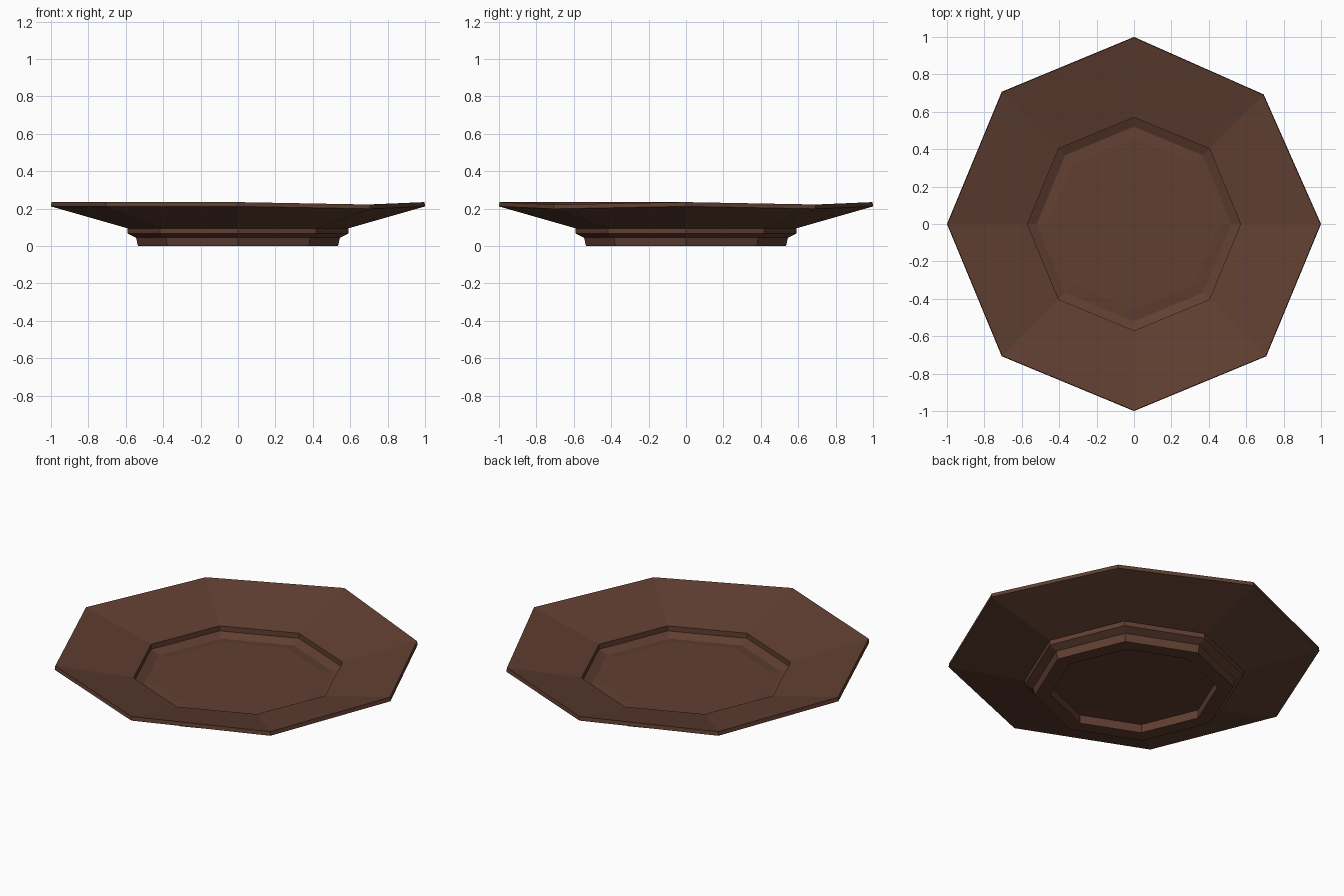
import bpy, bmesh, math

if "Cube" in bpy.data.objects:
    bpy.data.objects.remove(bpy.data.objects["Cube"])

# one flat brown for the whole plate
brown = bpy.data.materials.new("dark_brown")
brown.diffuse_color = (0.118, 0.049, 0.031, 1)
brown.use_nodes = True
brown.node_tree.nodes["Principled BSDF"].inputs["Base Color"].default_value = brown.diffuse_color

SIDES = 8
# radius, height: from the underside centre, out to the rim, back to the well
profile = [
    (0.45, 0.05), (0.45, 0.0),                    # recess under the foot
    (0.535, 0.0), (0.545, 0.045),                 # foot
    (0.59, 0.067), (0.59, 0.095),                 # step above the foot
    (1.0, 0.212), (0.997, 0.235),                 # rim edge
    (0.57, 0.13), (0.57, 0.10),                   # inner lip
    (0.52, 0.077), (0.46, 0.083),                 # well floor
]

bm = bmesh.new()
rings = []
for r, z in profile:
    ring = []
    for i in range(SIDES):
        a = 2 * math.pi * i / SIDES
        x, y, h = r * math.cos(a), r * math.sin(a), z
        # slight hand-made wobble of the rim at three corners
        if r > 0.9 and i in (1, 3, 7):
            h -= 0.013
            if i == 1:
                x, y = x * 0.98, y * 0.98
        ring.append(bm.verts.new((x, y, h)))
    rings.append(ring)

# walls between neighbouring rings
for lo, hi in zip(rings, rings[1:]):
    for i in range(SIDES):
        j = (i + 1) % SIDES
        bm.faces.new((lo[i], lo[j], hi[j], hi[i]))
# underside and well floor
bm.faces.new(rings[0][::-1])
bm.faces.new(rings[-1])
bmesh.ops.recalc_face_normals(bm, faces=bm.faces)

mesh = bpy.data.meshes.new("plate")
bm.to_mesh(mesh)
bm.free()
mesh.materials.append(brown)
bpy.context.collection.objects.link(bpy.data.objects.new("plate", mesh))
